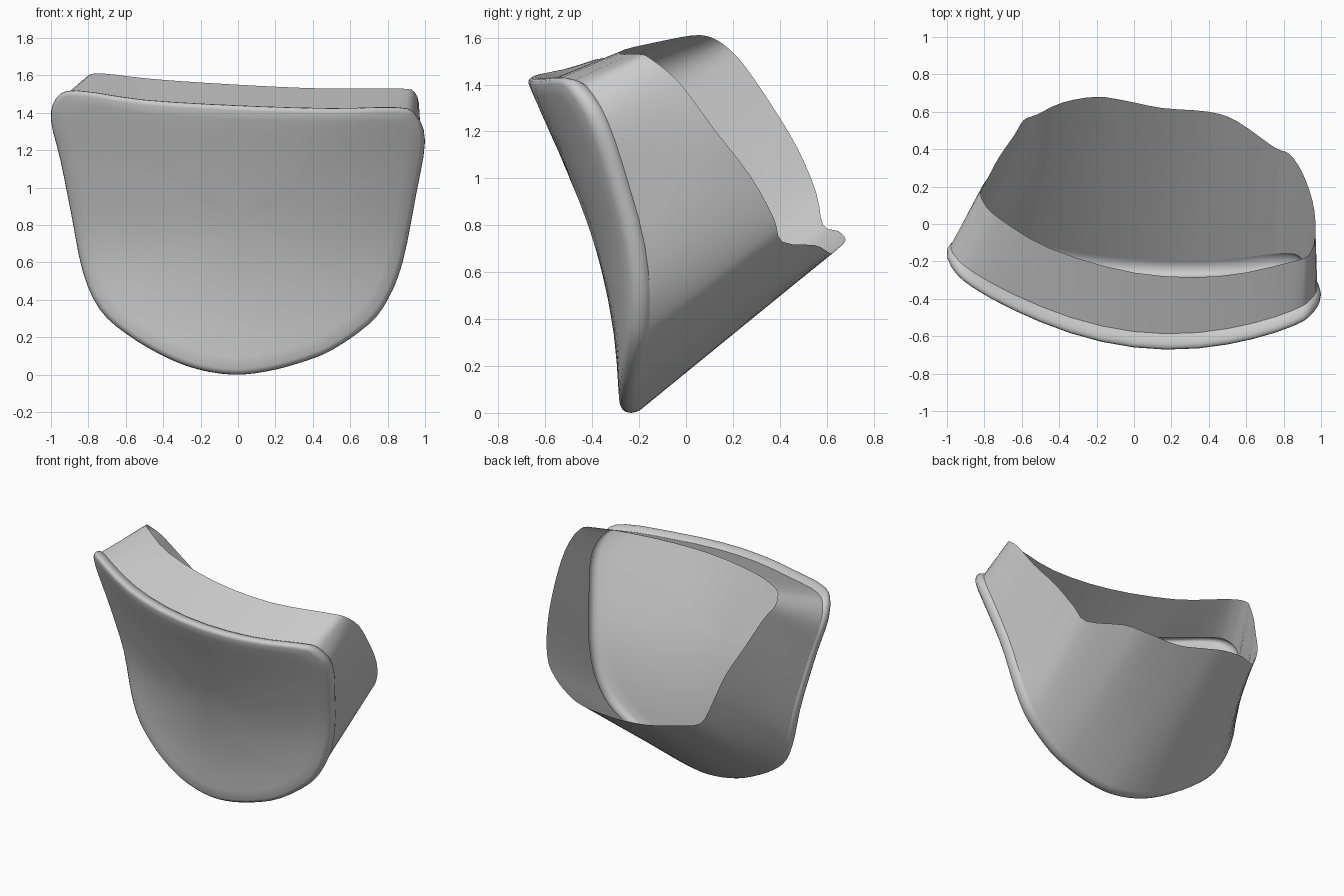
import bpy, bmesh, math
from mathutils import Vector

if "Cube" in bpy.data.objects:
    bpy.data.objects.remove(bpy.data.objects["Cube"])

SUB = 3  # spline steps between profile points

# Paired profiles: front outline (x, z) and rear opening (x, y, z)
PAIRS = [
    (-.86, 1.52, -.72, .03, 1.61), (-.5, 1.47, -.45, -.13, 1.58),
    (0, 1.44, 0, -.26, 1.55), (.5, 1.425, .45, -.28, 1.53),
    (.85, 1.43, .85, -.20, 1.53), (.95, 1.39, .945, -.15, 1.51),
    (1.0, 1.25, .97, -.025, 1.405), (.95, .95, .955, .12, 1.21),
    (.88, .6, .90, .275, 1.01), (.8, .4, .83, .375, .83),
    (.7, .27, .75, .41, .73), (.5, .13, .55, .55, .715),
    (.32, .06, .40, .60, .69), (.14, .015, .15, .62, .68),
    (-.03, 0, -.05, .66, .71), (-.22, .03, -.2, .68, .74),
    (-.4, .1, -.38, .65, .775), (-.6, .22, -.52, .585, .80),
    (-.74, .35, -.59, .555, .94), (-.83, .55, -.64, .475, 1.13),
    (-.89, .85, -.72, .36, 1.32), (-.95, 1.15, -.78, .25, 1.48),
    (-1.0, 1.36, -.82, .18, 1.555), (-.97, 1.48, -.80, .11, 1.60),
]


def spline(a, b, c, d, t):
    return .5 * (2*b + (c - a)*t + (2*a - 5*b + 4*c - d)*t*t + (3*b - a - 3*c + d)*t**3)


def smooth_loop(pts):
    n = len(pts)
    return [spline(*(pts[(i + k) % n] for k in (-1, 0, 1, 2)), s / SUB)
            for i in range(n) for s in range(SUB)]


def lookup(table, v):
    # smooth lookup through evenly spaced values, 0.35 apart
    f = max(0, min(v / .35, len(table) - 1.001))
    i = int(f)
    g = lambda k: table[max(0, min(k, len(table) - 1))]
    return spline(g(i - 1), g(i), g(i + 1), g(i + 2), f - i)


def face_y(x, z):
    # plate depth: concave in height, bowed across the width
    mid = lookup([-.285, -.31, -.386, -.517, -.672, -.81], z)
    bow = lookup([.16, .22, .28, .30, .315, .32], z)
    return mid + bow * (x - .22) ** 2


outline = smooth_loop([Vector((p[0], p[1])) for p in PAIRS])
rear = smooth_loop([Vector(p[2:]) for p in PAIRS])
N = len(outline)


def rim_ring(inset, back):
    # outline moved inward and pushed back behind the plate surface
    ring = []
    for i, p in enumerate(outline):
        t = (outline[(i + 1) % N] - outline[i - 1]).normalized()
        q = p + Vector((t.y, -t.x)) * inset
        ring.append(Vector((q.x, face_y(q.x, q.y) + back, q.y)))
    return ring


def scaled_ring(s):
    ring = []
    for p in outline:
        x, z = p.x * .95 * s, .8 + (p.y - .8) * .93 * s
        ring.append(Vector((x, face_y(x, z), z)))
    return ring


def loft(name, rings, cap=None):
    bm = bmesh.new()
    vs = [[bm.verts.new(c) for c in r] for r in rings]
    for a, b in zip(vs, vs[1:]):
        for i in range(N):
            j = (i + 1) % N
            bm.faces.new((a[i], a[j], b[j], b[i]))
    if cap:
        c = bm.verts.new(cap)
        for i in range(N):
            bm.faces.new((c, vs[0][(i + 1) % N], vs[0][i]))
    me = bpy.data.meshes.new(name)
    bm.to_mesh(me)
    bm.free()
    ob = bpy.data.objects.new(name, me)
    bpy.context.collection.objects.link(ob)
    bpy.context.view_layer.objects.active = ob
    ob.select_set(True)
    bpy.ops.object.shade_smooth_by_angle(angle=math.radians(45))
    ob.select_set(False)


# Front plate with rounded rim
rim = [rim_ring(i, b) for i, b in
       ((.028, .002), (.012, .01), (.003, .024), (0, .042),
        (.004, .062), (.011, .078), (.02, .09))]
plate = [scaled_ring(s) for s in (.15, .32, .5, .68, .84, .95)]
loft("front_plate", plate + rim, Vector((0, face_y(0, .8), .8)))

# Open sleeve running back from the rim
start = rim_ring(.02, .09)
steps = 6
loft("rear_sleeve", [[a.lerp(b, k / steps) for a, b in zip(start, rear)]
                     for k in range(steps + 1)])
